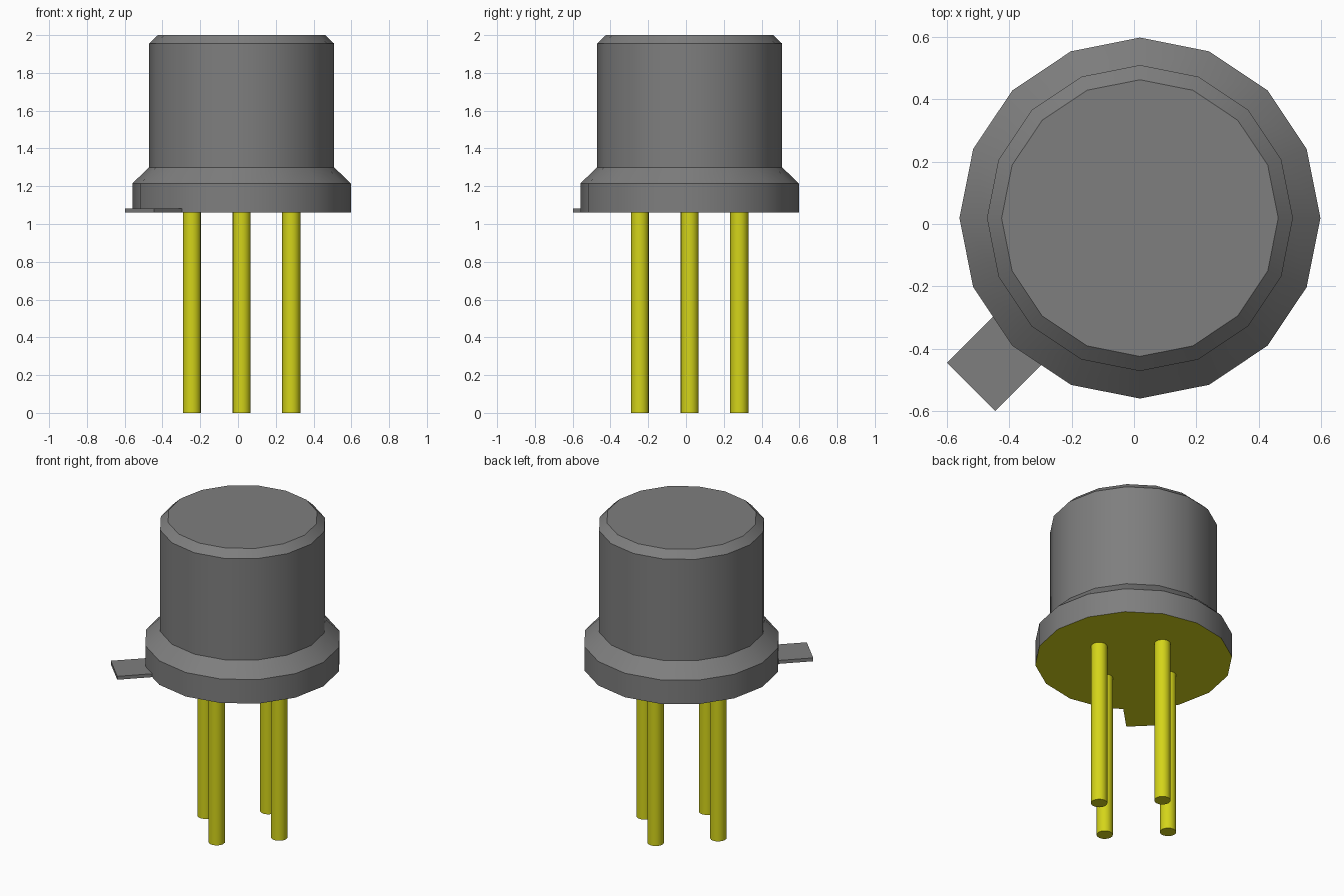
import bpy, bmesh
from math import cos, sin, pi, radians
from mathutils import Matrix, Vector

cube = bpy.data.objects.get("Cube")
if cube:
    bpy.data.objects.remove(cube, do_unlink=True)

CENTRE = Vector((0.019, 0.019, 0))
BASE_Z = 1.06


def material(name, colour):
    mat = bpy.data.materials.new(name)
    mat.use_nodes = True
    mat.diffuse_color = colour
    mat.node_tree.nodes["Principled BSDF"].inputs["Base Color"].default_value = colour
    return mat


grey = material("grey metal", (0.21, 0.21, 0.21, 1))
yellow = material("yellow metal", (0.66, 0.66, 0.01, 1))


def finish(bm, name, materials, location=CENTRE, smooth=True):
    """Turn a bmesh into an object; undersides take the last material."""
    bmesh.ops.recalc_face_normals(bm, faces=bm.faces)
    for face in bm.faces:
        if face.normal.z < -0.9:
            face.material_index = len(materials) - 1
    mesh = bpy.data.meshes.new(name)
    bm.to_mesh(mesh)
    bm.free()
    for mat in materials:
        mesh.materials.append(mat)
    obj = bpy.data.objects.new(name, mesh)
    obj.location = location
    bpy.context.collection.objects.link(obj)
    if smooth:
        bpy.ops.object.select_all(action="DESELECT")
        obj.select_set(True)
        bpy.context.view_layer.objects.active = obj
        bpy.ops.object.shade_smooth_by_angle(angle=radians(30))
    return obj


def lathe(name, profile, sides, materials, location=CENTRE):
    """Stack rings of (radius, height), capped at both ends."""
    bm = bmesh.new()
    rings = [[bm.verts.new((r * cos(2 * pi * i / sides), r * sin(2 * pi * i / sides), z))
              for i in range(sides)] for r, z in profile]
    for low, high in zip(rings, rings[1:]):
        for i in range(sides):
            j = (i + 1) % sides
            bm.faces.new((low[i], low[j], high[j], high[i]))
    bm.faces.new(rings[0][::-1])
    bm.faces.new(rings[-1])
    return finish(bm, name, materials, location)


# Can with a flanged foot and chamfered lid
lathe("can", [(0.578, BASE_Z), (0.578, 1.215), (0.49, 1.30), (0.49, 1.955), (0.443, 2.0)],
      16, [grey, yellow])

# Flat locating tab pointing out diagonally from the flange
bm = bmesh.new()
inner, outer, width, thickness = 0.545, 0.764, 0.219, 0.022
bmesh.ops.create_cube(bm, size=1)
bmesh.ops.scale(bm, vec=(outer - inner, width, thickness), verts=bm.verts)
bmesh.ops.translate(bm, vec=((inner + outer) / 2, 0, BASE_Z + thickness / 2), verts=bm.verts)
bmesh.ops.rotate(bm, cent=(0, 0, 0), matrix=Matrix.Rotation(radians(225), 3, "Z"), verts=bm.verts)
finish(bm, "locating_tab", [grey, yellow], smooth=False)

# Four round pins on a circle
for i, side in enumerate(("left", "back", "right", "front")):
    offset = Vector((cos(i * pi / 2), sin(i * pi / 2), 0)) * 0.263
    lathe(side + "_pin", [(0.048, 0), (0.048, BASE_Z + 0.01)], 16, [yellow], CENTRE + offset)
